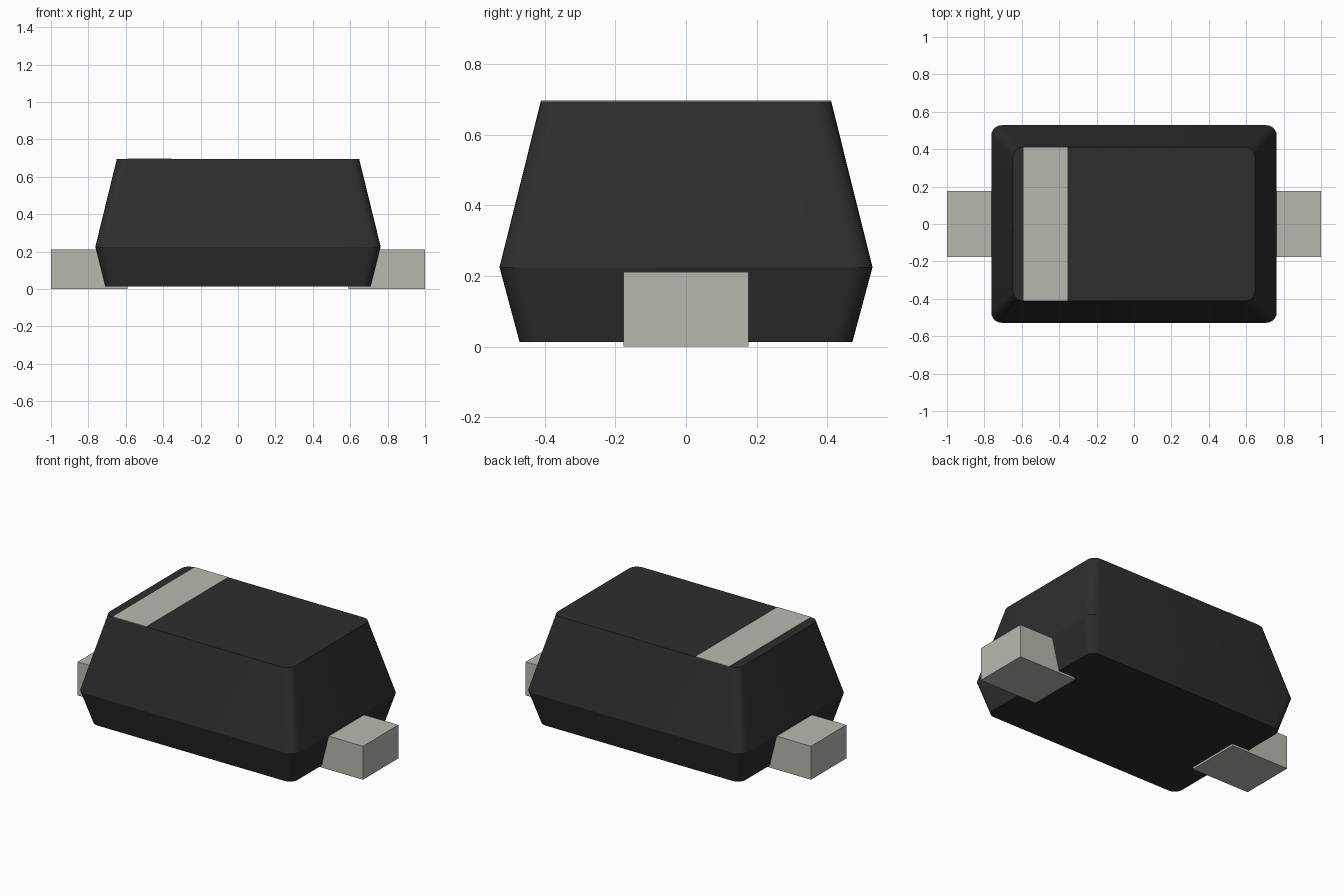
import bpy, bmesh, math

cube = bpy.data.objects.get("Cube")
if cube:
    bpy.data.objects.remove(cube, do_unlink=True)


def material(name, rgb):
    m = bpy.data.materials.new(name)
    m.use_nodes = True
    m.diffuse_color = (*rgb, 1)
    m.node_tree.nodes["Principled BSDF"].inputs["Base Color"].default_value = (*rgb, 1)
    return m


BLACK = material("black plastic", (0.027, 0.027, 0.027))
METAL = material("pale metal", (0.49, 0.485, 0.43))


def finish(name, bm, mat):
    bmesh.ops.recalc_face_normals(bm, faces=bm.faces[:])
    me = bpy.data.meshes.new(name)
    bm.to_mesh(me)
    bm.free()
    me.materials.append(mat)
    ob = bpy.data.objects.new(name, me)
    bpy.context.collection.objects.link(ob)
    return ob


def rounded_rect(hx, hy, r, steps=6):
    """Outline of a rectangle with rounded corners, counter-clockwise."""
    pts = []
    for k, (sx, sy) in enumerate([(1, 1), (-1, 1), (-1, -1), (1, -1)]):
        for i in range(steps + 1):
            a = math.pi / 2 * (k + i / steps)
            pts.append((sx * (hx - r) + r * math.cos(a), sy * (hy - r) + r * math.sin(a)))
    return pts


def box(name, x0, x1, hy, z0, z1, mat):
    bm = bmesh.new()
    bmesh.ops.create_cube(bm, size=1)
    for v in bm.verts:
        v.co = (x1 if v.co.x > 0 else x0, math.copysign(hy, v.co.y), z1 if v.co.z > 0 else z0)
    return finish(name, bm, mat)


# Moulded body: rounded rectangles lofted through base, parting line and top
TOP = 0.695
bm = bmesh.new()
rings = []
for z, hx, hy in [(0.013, 0.71, 0.471), (0.225, 0.763, 0.528), (TOP, 0.648, 0.411)]:
    rings.append([bm.verts.new((x, y, z)) for x, y in rounded_rect(hx, hy, 0.055)])
for low, high in zip(rings, rings[1:]):
    n = len(low)
    for i in range(n):
        j = (i + 1) % n
        bm.faces.new((low[i], low[j], high[j], high[i]))
bm.faces.new(rings[0])
bm.faces.new(rings[-1])
body = finish("body", bm, BLACK)
bpy.ops.object.select_all(action="DESELECT")
body.select_set(True)
bpy.context.view_layer.objects.active = body
bpy.ops.object.shade_smooth_by_angle(angle=math.radians(22))

# Polarity band: thin plate on the top face
box("polarity_band", -0.59, -0.355, 0.411, TOP - 0.001, TOP + 0.002, METAL)

# Metal terminals at both ends, reaching under the body
box("left_terminal", 0.59, 1.0, 0.177, 0, 0.212, METAL)
box("right_terminal", -1.0, -0.59, 0.177, 0, 0.212, METAL)
